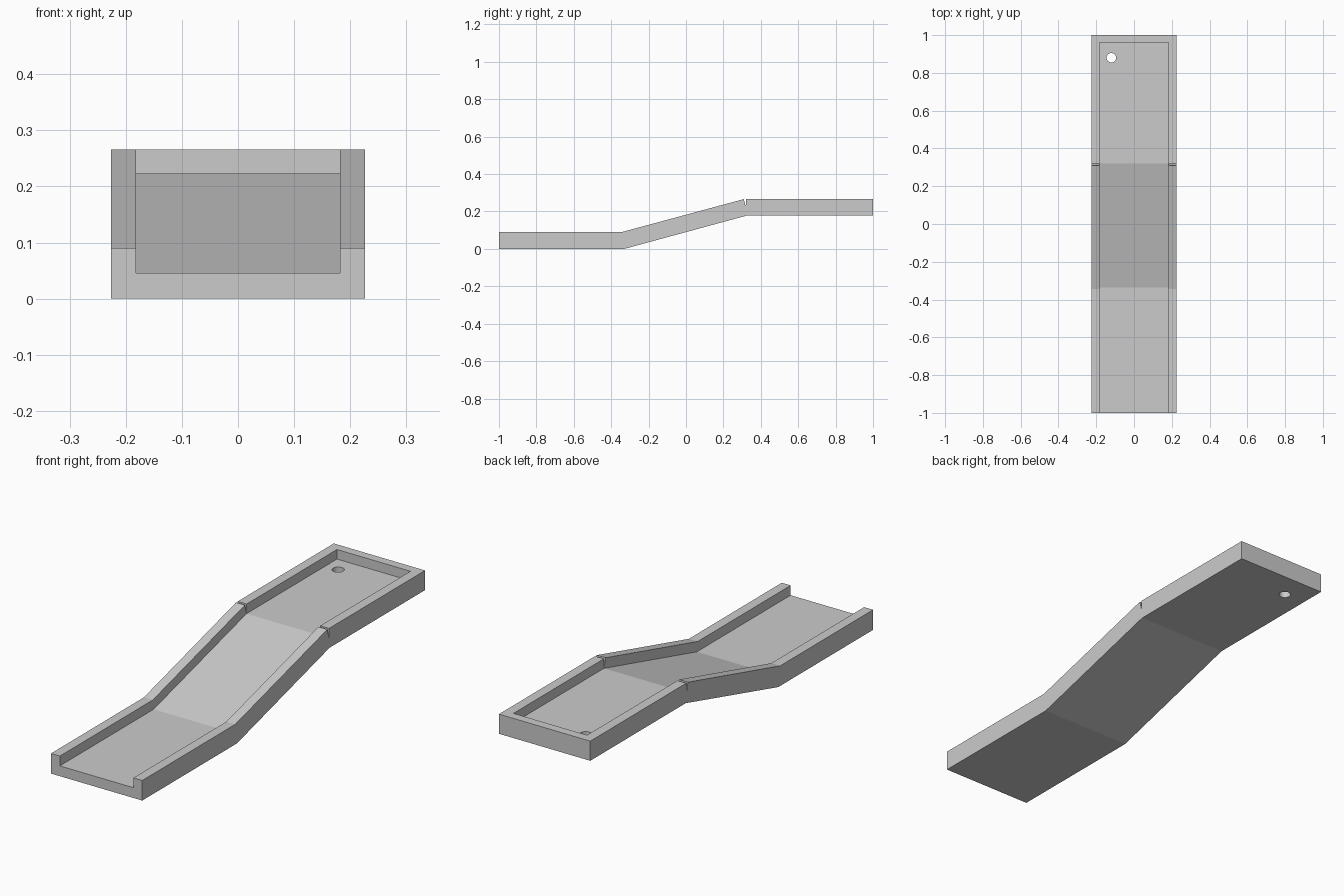
import bpy
import bmesh

cube = bpy.data.objects.get("Cube")
if cube:
    bpy.data.objects.remove(cube, do_unlink=True)

HALF_WIDTH = 0.226
CHANNEL_HALF = 0.182

grey = bpy.data.materials.new("plain grey")
grey.use_nodes = True
colour = (0.6, 0.6, 0.6, 1)
grey.diffuse_color = colour
grey.node_tree.nodes["Principled BSDF"].inputs["Base Color"].default_value = colour


def extrude_profile(name, profile, half):
    """Sweep a closed (y, z) profile across x from -half to half."""
    bm = bmesh.new()
    face = bm.faces.new([bm.verts.new((-half, y, z)) for y, z in profile])
    swept = bmesh.ops.extrude_face_region(bm, geom=[face])["geom"]
    verts = [v for v in swept if isinstance(v, bmesh.types.BMVert)]
    bmesh.ops.translate(bm, verts=verts, vec=(2 * half, 0, 0))
    bmesh.ops.recalc_face_normals(bm, faces=bm.faces[:])
    mesh = bpy.data.meshes.new(name)
    bm.to_mesh(mesh)
    bm.free()
    mesh.materials.append(grey)
    obj = bpy.data.objects.new(name, mesh)
    bpy.context.collection.objects.link(obj)
    return obj


def cut(target, cutter):
    """Subtract the cutter from the target, then discard it."""
    mod = target.modifiers.new("cut", "BOOLEAN")
    mod.operation = "DIFFERENCE"
    mod.solver = "EXACT"
    mod.object = cutter
    bpy.context.view_layer.objects.active = target
    bpy.ops.object.modifier_apply(modifier=mod.name)
    bpy.data.objects.remove(cutter, do_unlink=True)


# Stepped ramp body, with a narrow V notch where the slope meets the top tray
ramp = extrude_profile("ramp_channel", [
    (-1, 0), (-0.33, 0), (0.325, 0.178), (1, 0.178), (1, 0.266),
    (0.321, 0.266), (0.319, 0.226), (0.309, 0.266),
    (-0.343, 0.09), (-1, 0.09)], HALF_WIDTH)

# Channel open at the front and closed by the rear wall
channel = extrude_profile("channel_cutter", [
    (-1.1, 0.046), (-0.337, 0.046), (0.32, 0.223), (0.96, 0.223),
    (0.96, 0.4), (-1.1, 0.4)], CHANNEL_HALF)
cut(ramp, channel)

# Round drain hole in the top tray
bpy.ops.mesh.primitive_cylinder_add(vertices=32, radius=0.025, depth=0.3,
                                    location=(-0.12, 0.88, 0.2))
drain = bpy.context.object
drain.name = "drain_cutter"
drain.data.materials.append(grey)
cut(ramp, drain)
